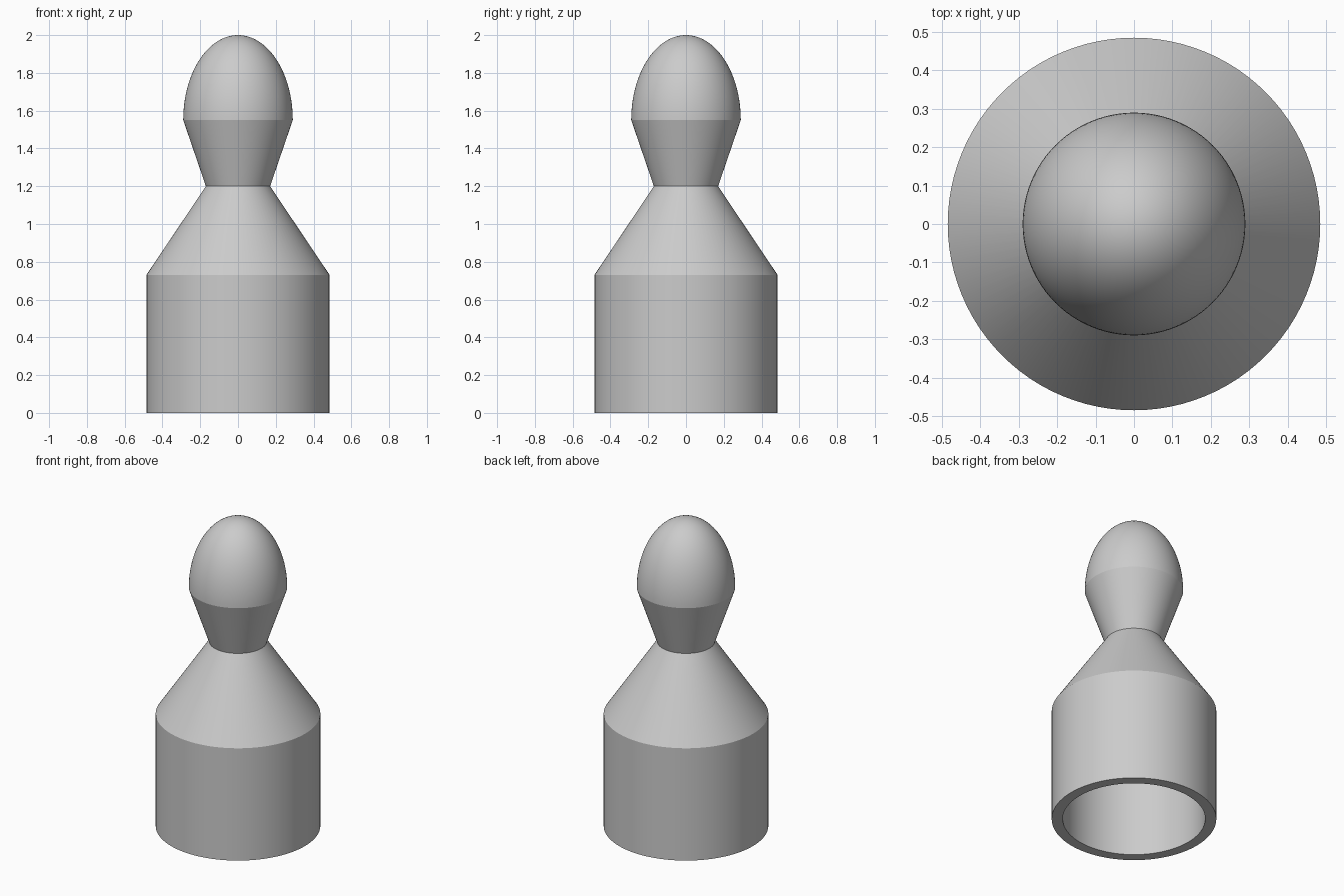
import bpy
import bmesh
import math

SIDES = 96

cube = bpy.data.objects.get("Cube")
if cube:
    bpy.data.objects.remove(cube, do_unlink=True)

grey = bpy.data.materials.new("plain_grey")
grey.use_nodes = True
colour = (0.6, 0.6, 0.6, 1)
grey.diffuse_color = colour
grey.node_tree.nodes["Principled BSDF"].inputs["Base Color"].default_value = colour


def lathe(name, profile, closed=False):
    """Turn a profile of (radius, height) points about the z axis."""
    bm = bmesh.new()
    verts = [bm.verts.new((r, 0, z)) for r, z in profile]
    edges = [bm.edges.new(pair) for pair in zip(verts, verts[1:])]
    if closed:
        edges.append(bm.edges.new((verts[-1], verts[0])))
    bmesh.ops.spin(bm, geom=verts + edges, cent=(0, 0, 0), axis=(0, 0, 1),
                   angle=math.tau, steps=SIDES)
    bmesh.ops.remove_doubles(bm, verts=bm.verts, dist=0.0002)
    bmesh.ops.recalc_face_normals(bm, faces=bm.faces)
    mesh = bpy.data.meshes.new(name)
    bm.to_mesh(mesh)
    bm.free()
    mesh.materials.append(grey)
    obj = bpy.data.objects.new(name, mesh)
    bpy.context.collection.objects.link(obj)
    bpy.ops.object.select_all(action="DESELECT")
    obj.select_set(True)
    bpy.context.view_layer.objects.active = obj
    bpy.ops.object.shade_smooth_by_angle(angle=math.radians(15))
    return obj


# Hollow base with sloping shoulders, open underneath
lathe("hollow_body", [(0.485, 0), (0.485, 0.73), (0.17, 1.2), (0, 1.2),
                      (0, 1.1), (0.14, 1.1), (0.42, 0.7), (0.42, 0)], closed=True)

# Flared neck topped by an egg-shaped dome
dome = [(0.29 * math.cos(a), 1.55 + 0.45 * math.sin(a))
        for a in (math.pi / 2 * i / 32 for i in range(33))]
lathe("neck_and_dome_head", [(0, 1.2), (0.17, 1.2)] + dome)
